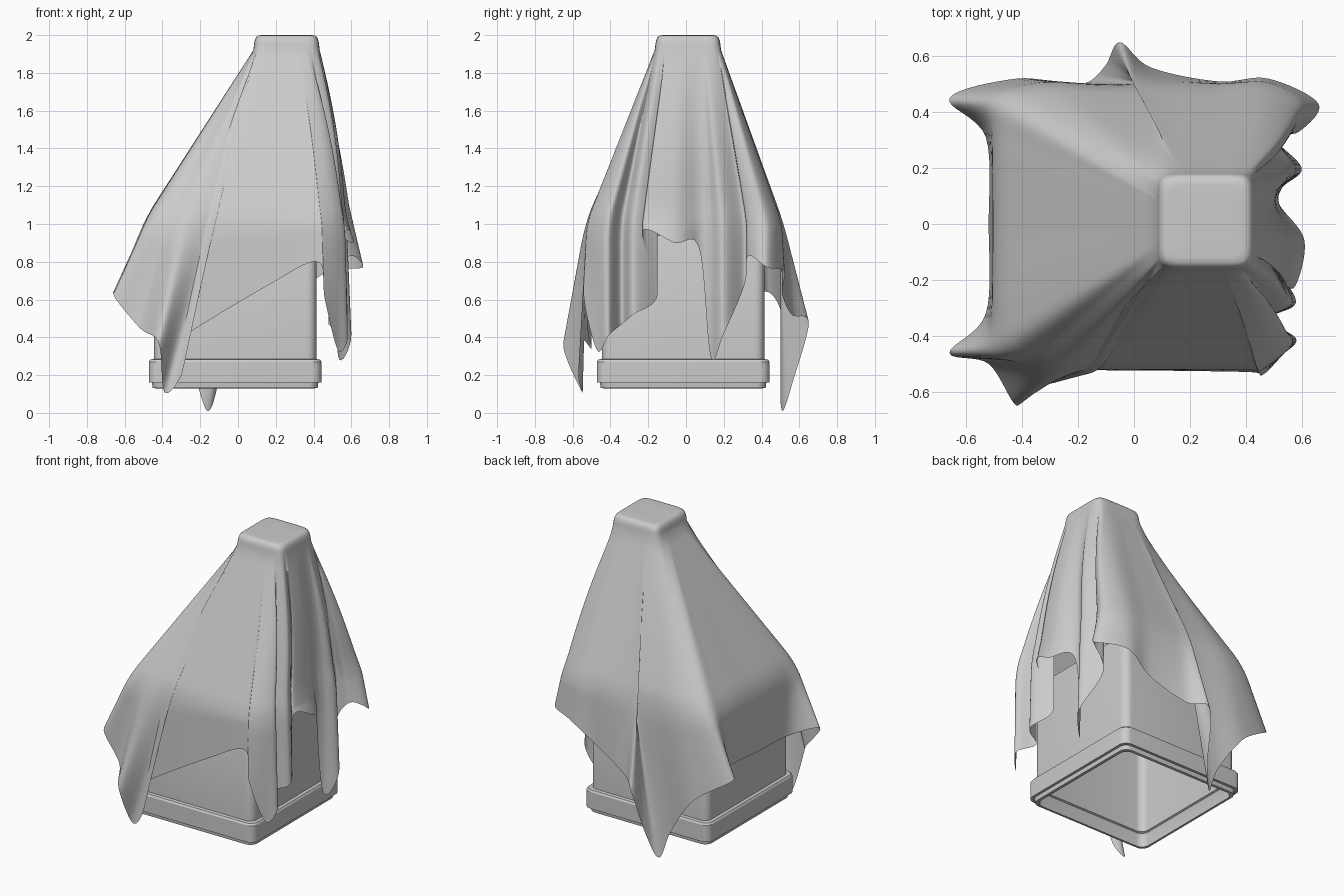
import bpy, bmesh, math
from mathutils import Vector

if "Cube" in bpy.data.objects:
    bpy.data.objects.remove(bpy.data.objects["Cube"])

PEAK = Vector((0.257, 0.01))      # centre of the raised part under the cloth
TAU = 2 * math.pi


def loft(name, rings, angle=40):
    """Skin a list of closed rings with equal point counts."""
    bm = bmesh.new()
    rows = [[bm.verts.new(p) for p in ring] for ring in rings]
    for a, b in zip(rows, rows[1:]):
        for i in range(len(a)):
            j = (i + 1) % len(a)
            bm.faces.new((a[i], b[i], b[j], a[j]))
    bmesh.ops.remove_doubles(bm, verts=bm.verts, dist=1e-5)
    bmesh.ops.recalc_face_normals(bm, faces=bm.faces)
    mesh = bpy.data.meshes.new(name)
    bm.to_mesh(mesh)
    bm.free()
    ob = bpy.data.objects.new(name, mesh)
    bpy.context.collection.objects.link(ob)
    bpy.ops.object.select_all(action='DESELECT')
    bpy.context.view_layer.objects.active = ob
    ob.select_set(True)
    bpy.ops.object.shade_smooth_by_angle(angle=math.radians(angle))
    return ob


def rounded_square(half, z, centre, radius=0.05, seg=6):
    r = min(radius, half)
    pts = []
    for q, (sx, sy) in enumerate(((1, 1), (-1, 1), (-1, -1), (1, -1))):
        for k in range(seg + 1):
            a = (q + k / seg) * math.pi / 2
            pts.append((centre + sx * (half - r) + r * math.cos(a),
                        centre + sy * (half - r) + r * math.sin(a), z))
    return pts


# Upturned open bin with a thick rim
bin_profile = [(0, 0.95), (0.39, 0.95), (0.42, 0.94), (0.43, 0.91), (0.43, 0.285),
               (0.45, 0.282), (0.457, 0.27), (0.457, 0.16), (0.44, 0.16),
               (0.437, 0.132), (0.42, 0.13), (0.415, 0.20), (0.41, 0.215),
               (0.40, 0.22), (0.40, 0.92), (0, 0.92)]
loft("upturned_bin", [rounded_square(h, z, -0.015) for h, z in bin_profile], 30)

# Cloth hem, counter-clockwise from the front left corner
hem_keys = [
    # front, with a long hanging corner and a folded-back edge
    (-0.66, -0.46, 0.63), (-0.52, -0.50, 0.45), (-0.42, -0.65, 0.37),
    (-0.39, -0.55, 0.11), (-0.30, -0.57, 0.20), (-0.28, -0.55, 0.38),
    (-0.37, -0.50, 0.34), (-0.25, -0.52, 0.43), (0.15, -0.525, 0.67), (0.42, -0.53, 0.80),
    # right, gathered into pleats
    (0.46, -0.54, 0.60), (0.53, -0.47, 0.33), (0.58, -0.41, 0.41),
    (0.48, -0.34, 0.47), (0.58, -0.28, 0.52), (0.50, -0.15, 0.63),
    (0.57, -0.23, 0.96), (0.61, -0.06, 0.90), (0.52, 0.07, 0.87),
    (0.53, 0.13, 0.30), (0.60, 0.20, 0.42), (0.50, 0.31, 0.68),
    (0.59, 0.33, 0.83), (0.66, 0.43, 0.77),
    # back, with the second long corner
    (0.48, 0.52, 0.75), (0.30, 0.51, 0.63), (0.06, 0.56, 0.52),
    (-0.05, 0.65, 0.48), (-0.10, 0.57, 0.18), (-0.16, 0.51, 0.01), (-0.24, 0.50, 0.20),
    (-0.42, 0.52, 0.46), (-0.66, 0.45, 0.63),
    # left
    (-0.53, 0.31, 0.63), (-0.52, 0.0, 0.61), (-0.53, -0.32, 0.60)]
hem = [Vector(k) for k in hem_keys]
N, SUB = len(hem), 8


def bin_edge(h):
    """Where the cloth above hem point h bends over the edge of the bin."""
    right = h.x > 0.47 and abs(h.y) < 0.48
    keep = 0.5 if right else 0.1
    x = min(max(h.x, -0.50), 0.55)
    y = min(max(h.y, -0.52), 0.50)
    x, y = x + keep * (h.x - x), y + keep * (h.y - y)
    if not right:
        x += (PEAK.x - x) * 0.45 * max(0, 0.7 - h.z) / 0.7 * (abs(y) > 0.4)
    return Vector((x, y, 1.01))


def around(h):
    return math.atan2(h.y - PEAK.y, h.x - PEAK.x)


def sample(keys, i, t):
    """Smooth closed curve through the key points."""
    a, b, c, d = (keys[(i + o) % N] for o in (-1, 0, 1, 2))
    return 0.5 * (2 * b + (c - a) * t + (2 * a - 5 * b + 4 * c - d) * t * t
                  + (3 * b - a - 3 * c + d) * t ** 3)


def peak_point(a, scale, z):
    c, s = math.cos(a), math.sin(a)
    r = 0.174 * scale / (abs(c) ** 7 + abs(s) ** 7) ** (1 / 7)
    return Vector((PEAK.x + r * c, PEAK.y + r * s, z))


edges = [bin_edge(h) for h in hem]
start = around(hem[0])
bearings = sorted((around(h) - start) % TAU for h in hem)

# Draped cloth: flat top, sloping tent, bend over the bin, hanging folds
cap = [(0, 2.0), (0.4, 2.0), (0.75, 2.0), (0.86, 1.998), (0.93, 1.988),
       (0.97, 1.97), (0.99, 1.95)]
columns = []
for i in range(N):
    for k in range(SUB):
        t = k / SUB
        b0, b1 = bearings[i], bearings[(i + 1) % N] + TAU * ((i + 1) // N)
        a = start + b0 + (b1 - b0) * t
        e, h = sample(edges, i, t), sample(hem, i, t)
        h.z = max(h.z, 0.0)
        p = peak_point(a, 1.01, 1.92)
        e_in, e_out = p.lerp(e, 0.90), e.lerp(h, 0.22)
        slope = [p.lerp(e_in, n / 14) for n in range(14)]
        # the steep right side bellies outward a little
        belly = 0.02 * min(1, max(0, (e.x - 0.4) / 0.1))
        for n, q in enumerate(slope):
            q.x += belly * math.sin(math.pi * n / 14)
        bend = [e_in.lerp(e, n / 8).lerp(e.lerp(e_out, n / 8), n / 8) for n in range(9)]
        hang = [e_out.lerp(h, n / 8) for n in range(1, 9)]
        columns.append([peak_point(a, s, z) for s, z in cap] + slope + bend + hang)
loft("draped_cloth", list(zip(*columns)), 80)
